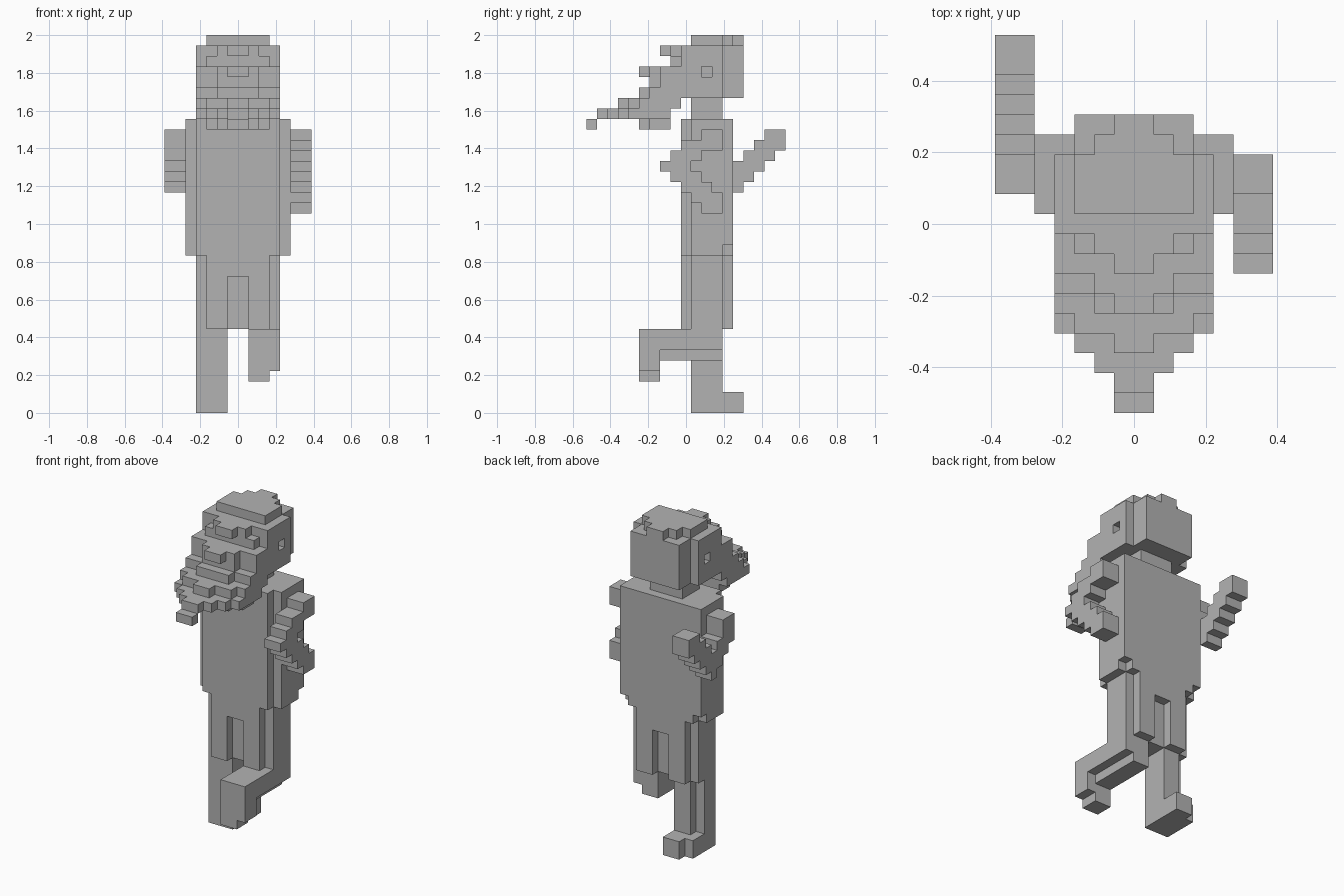
import bpy
import bmesh
from mathutils import Vector

UNIT = 1 / 18                      # edge length of one block
ORIGIN = Vector((0, -0.5, 0))      # half-block shift that centres the depth

cube = bpy.data.objects.get("Cube")
if cube:
    bpy.data.objects.remove(cube)

grey = bpy.data.materials.new("plain_grey")
grey.use_nodes = True
colour = (0.45, 0.45, 0.45, 1)
grey.diffuse_color = colour
grey.node_tree.nodes["Principled BSDF"].inputs["Base Color"].default_value = colour


def box(x, y, z):
    """All block cells in a box given as three (start, end) ranges."""
    return {(i, j, k) for i in range(*x) for j in range(*y) for k in range(*z)}


def mirrored(cells):
    return cells | {(-1 - i, j, k) for i, j, k in cells}


def stepped(x, top, rows):
    """Stack of one-block layers going down from top, each a depth range."""
    cells = set()
    for step, depth in enumerate(rows):
        cells |= box(x, depth, (top - step - 1, top - step))
    return cells


def contoured(z, fronts, backs):
    """One symmetric layer; front and back are listed from the middle out."""
    cells = set()
    for i, (front, back) in enumerate(zip(fronts, backs)):
        cells |= box((i, i + 1), (front, back), (z, z + 1))
    return mirrored(cells)


def build(name, cells):
    """Make a clean outer skin around the block cells."""
    bm = bmesh.new()
    for cell in cells:
        for axis in range(3):
            for side in (0, 1):
                near = list(cell)
                near[axis] += 2 * side - 1
                if tuple(near) in cells:
                    continue
                u, v = Vector(), Vector()
                u[(axis + 1) % 3] = 1
                v[(axis + 2) % 3] = 1
                p = Vector(cell)
                p[axis] += side
                ring = [p, p + u, p + u + v, p + v]
                if not side:
                    ring.reverse()
                bm.faces.new([bm.verts.new((c + ORIGIN) * UNIT) for c in ring])
    bmesh.ops.remove_doubles(bm, verts=bm.verts, dist=UNIT / 100)
    bmesh.ops.dissolve_limit(bm, angle_limit=0.01, verts=bm.verts, edges=bm.edges)
    mesh = bpy.data.meshes.new(name)
    bm.to_mesh(mesh)
    bm.free()
    mesh.materials.append(grey)
    obj = bpy.data.objects.new(name, mesh)
    bpy.context.collection.objects.link(obj)


# Torso with recessed side panels
build("torso", box((-4, 4), (0, 5), (15, 28))
      | box((-5, 5), (1, 4), (15, 28)) | box((-5, 5), (4, 5), (16, 28)))

# Hips with split front and back flaps
hips = box((-4, 4), (1, 4), (8, 15))
flaps = box((-3, 3), (0, 5), (8, 15))
slit = box((-1, 1), (0, 1), (8, 13)) | box((-1, 1), (4, 5), (8, 13))
build("hips", hips | (flaps - slit))

# Standing leg, with its foot pointing backward
build("right_leg", box((-4, -1), (1, 3), (0, 8)) | box((-3, -1), (3, 4), (0, 8)))
build("right_foot", box((-4, -1), (1, 5), (0, 2)) | box((-3, -1), (5, 6), (0, 2)))

# Raised leg reaching forward, with its foot hanging down
build("left_leg", box((1, 4), (-4, 4), (6, 8)) | box((1, 3), (-2, 4), (5, 6)))
build("left_foot", box((1, 4), (-4, -2), (4, 8)) | box((1, 3), (-4, -2), (3, 4)))

# Bent arms
build("left_arm", stepped((5, 7), 27, [
    (2, 4), (0, 4), (-1, 2), (-2, 1), (-1, 2), (0, 3), (1, 4), (2, 4)]))
build("right_upper_arm", stepped((-7, -5), 27, [
    (2, 4), (2, 4), (2, 5), (3, 6), (4, 6), (5, 6)]))
build("right_forearm", stepped((-7, -5), 27, [
    (8, 10), (7, 10), (6, 9), (5, 8), (5, 7)]))

# Neck
build("neck", box((-2, 2), (1, 4), (28, 30)))

# Head with a rounded crown, stepped brow and ear holes
head = contoured(35, (1, 1, 1), (6, 5, 4))
brow_rows = [(-2, -1, 0, 0), (-1, -1, -1, 0), (-4, -3, -2, -2),
             (-3, -3, -2, -2), (-4, -4, -3, -3)]
for step, fronts in enumerate(brow_rows):
    head |= contoured(34 - step, fronts, (6, 6, 6, 4))
head -= mirrored(box((3, 4), (2, 3), (32, 33)))
build("head", head)

# Beard tapering forward to a hanging tip
beard = contoured(29, (-6, -5, -5, -4), (0, 0, 0, 0))
beard |= contoured(28, (-8, -7, -6, -5), (-1, -1, -1, -1))
beard |= contoured(27, (-4, -4, -3), (-1, -1, -1))
build("beard", beard)
build("beard_tip", box((-1, 1), (-9, -8), (27, 28)))
